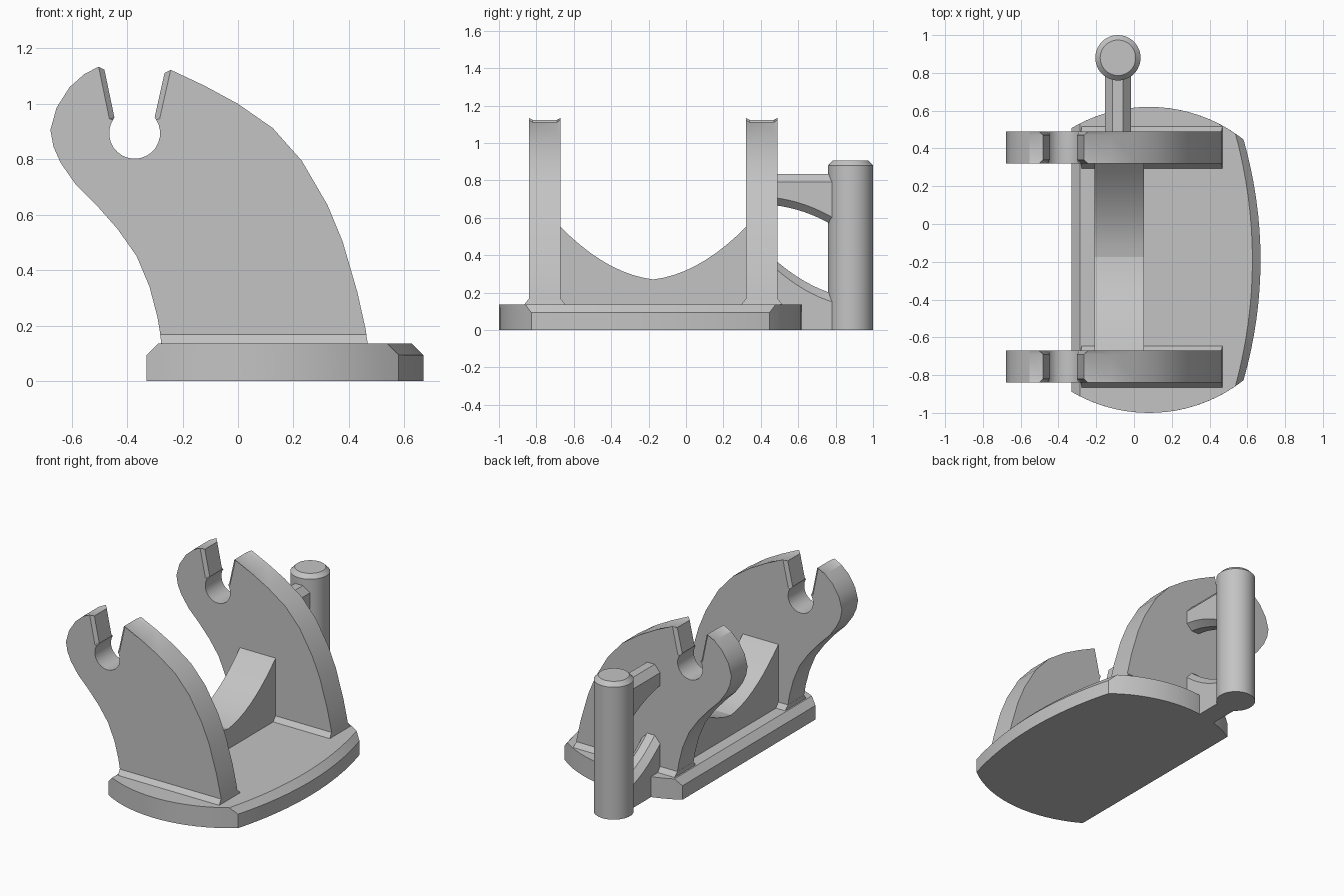
import bpy, bmesh, math

cube = bpy.data.objects.get("Cube")
if cube:
    bpy.data.objects.remove(cube, do_unlink=True)

gray = bpy.data.materials.new("plain gray")
gray.use_nodes = True
gray.diffuse_color = (0.55, 0.55, 0.55, 1)
gray.node_tree.nodes["Principled BSDF"].inputs["Base Color"].default_value = (0.55, 0.55, 0.55, 1)


def loft(name, rings, angle=28):
    """Skin matching rings of points into a closed solid."""
    bm = bmesh.new()
    loops = [[bm.verts.new(p) for p in ring] for ring in rings]
    n = len(loops[0])
    for a, b in zip(loops, loops[1:]):
        for i in range(n):
            j = (i + 1) % n
            bm.faces.new((a[i], a[j], b[j], b[i]))
    bm.faces.new(loops[0])
    bm.faces.new(loops[-1])
    bmesh.ops.recalc_face_normals(bm, faces=bm.faces)
    mesh = bpy.data.meshes.new(name)
    bm.to_mesh(mesh)
    bm.free()
    mesh.materials.append(gray)
    obj = bpy.data.objects.new(name, mesh)
    bpy.context.collection.objects.link(obj)
    bpy.ops.object.select_all(action="DESELECT")
    obj.select_set(True)
    bpy.context.view_layer.objects.active = obj
    bpy.ops.object.shade_smooth_by_angle(angle=math.radians(angle))
    return obj


# Base plate: straight left edge, three bowed edges, chamfered left and right
MID = -0.19


def base_ring(left, inset, z):
    def side(x):
        return math.sqrt(0.81 ** 2 - (x - 0.08) ** 2)

    right = 0.58 - inset
    half = side(right)
    steps = 16
    xs = [left + (right - left) * i / steps for i in range(steps + 1)]
    front = [(x, MID - side(x), z) for x in xs]
    bow = []
    for i in range(1, steps):
        t = 2 * i / steps - 1
        bow.append((right + 0.09 * (1 - t * t), MID + half * t, z))
    back = [(x, MID + side(x), z) for x in reversed(xs)]
    return front + bow + back


loft("base_plate", [base_ring(-0.33, 0, 0), base_ring(-0.33, 0, 0.093),
                    base_ring(-0.287, 0.043, 0.136)])

# Hooked side plates with an open keyhole slot
OUTER_RIGHT = [(0.47, 0.1), (0.462, 0.18), (0.431, 0.32), (0.377, 0.505), (0.323, 0.635),
               (0.23, 0.795), (0.125, 0.913), (0, 1.0), (-0.12, 1.065)]
OUTER_LEFT = [(-0.554, 1.108), (-0.608, 1.06), (-0.655, 0.986), (-0.677, 0.906),
              (-0.666, 0.845), (-0.64, 0.787), (-0.587, 0.711), (-0.511, 0.635),
              (-0.435, 0.549), (-0.366, 0.451), (-0.319, 0.339), (-0.291, 0.231),
              (-0.28, 0.166), (-0.274, 0.1)]
SLOT_WIDE = [(-0.243, 1.123), (-0.283, 0.945)], [(-0.464, 0.945), (-0.503, 1.134)]
SLOT_NARROW = [(-0.265, 1.112), (-0.301, 0.951)], [(-0.446, 0.951), (-0.482, 1.123)]
SEAT = []
for i in range(19):
    a = math.radians(33 - 246 * i / 18)
    SEAT.append((-0.373 + 0.092 * math.cos(a), 0.894 + 0.092 * math.sin(a)))


def plate_ring(slot, y):
    pts = OUTER_RIGHT + slot[0] + SEAT + slot[1] + OUTER_LEFT
    return [(x, y, z) for x, z in pts]


def foot_ring(y0, y1, x0, x1, z):
    return [(x0, y0, z), (x1, y0, z), (x1, y1, z), (x0, y1, z)]


for label, y0, y1 in (("front", -0.84, -0.67), ("back", 0.32, 0.49)):
    loft(label + "_hook_plate", [plate_ring(SLOT_WIDE, y0), plate_ring(SLOT_NARROW, y0 + 0.02),
                                 plate_ring(SLOT_NARROW, y1 - 0.02), plate_ring(SLOT_WIDE, y1)])
    # Sloped foot where the plate meets the base
    loft(label + "_plate_foot", [foot_ring(y0 - 0.03, y1 + 0.03, -0.276, 0.469, 0.13),
                                 foot_ring(y0, y1, -0.281, 0.463, 0.167)])

# Curved brace between the plates
profile = [(-0.68, 0.1)]
for i in range(-9, 10):
    d = 0.505 * i / 9
    profile.append((-0.175 + d, 0.27 + 0.12 * abs(d) + 0.9 * d * d))
profile.append((0.33, 0.1))
loft("cross_brace", [[(x, y, z) for y, z in profile] for x in (-0.21, 0.052)], 10)

# Upright post with a chamfered top
POST_X, POST_Y = -0.085, 0.88


def circle(r, z, n=48):
    return [(POST_X + r * math.cos(math.tau * i / n),
             POST_Y + r * math.sin(math.tau * i / n), z) for i in range(n)]


loft("post", [circle(0.12, 0), circle(0.12, 0.88), circle(0.094, 0.907)])


# Chamfered arms joining the post to the back plate
def arm_ring(y, low, high, low_cut):
    half = [(0.028, high), (0.068, high - 0.045), (0.068, low + low_cut),
            (0.028 if low_cut else 0.034, low)]
    return ([(POST_X + x, y, z) for x, z in half]
            + [(POST_X - x, y, z) for x, z in reversed(half)])


upper, lower = [], []
for i in range(9):
    t = i / 8
    y = 0.47 + 0.33 * t
    upper.append(arm_ring(y, 0.667 - 0.035 * t - 0.08 * t * t, 0.835, 0.04))
    lower.append(arm_ring(y, 0, 0.38 - 0.29 * t + 0.1 * t * t, 0))
# The lower arm stands flat on the ground at full width
for ring in lower:
    ring[3] = (POST_X + 0.068, ring[3][1], 0)
    ring[4] = (POST_X - 0.068, ring[4][1], 0)
    ring[2] = (ring[2][0], ring[2][1], 0.02)
    ring[5] = (ring[5][0], ring[5][1], 0.02)
loft("upper_arm", upper)
loft("lower_arm", lower)
